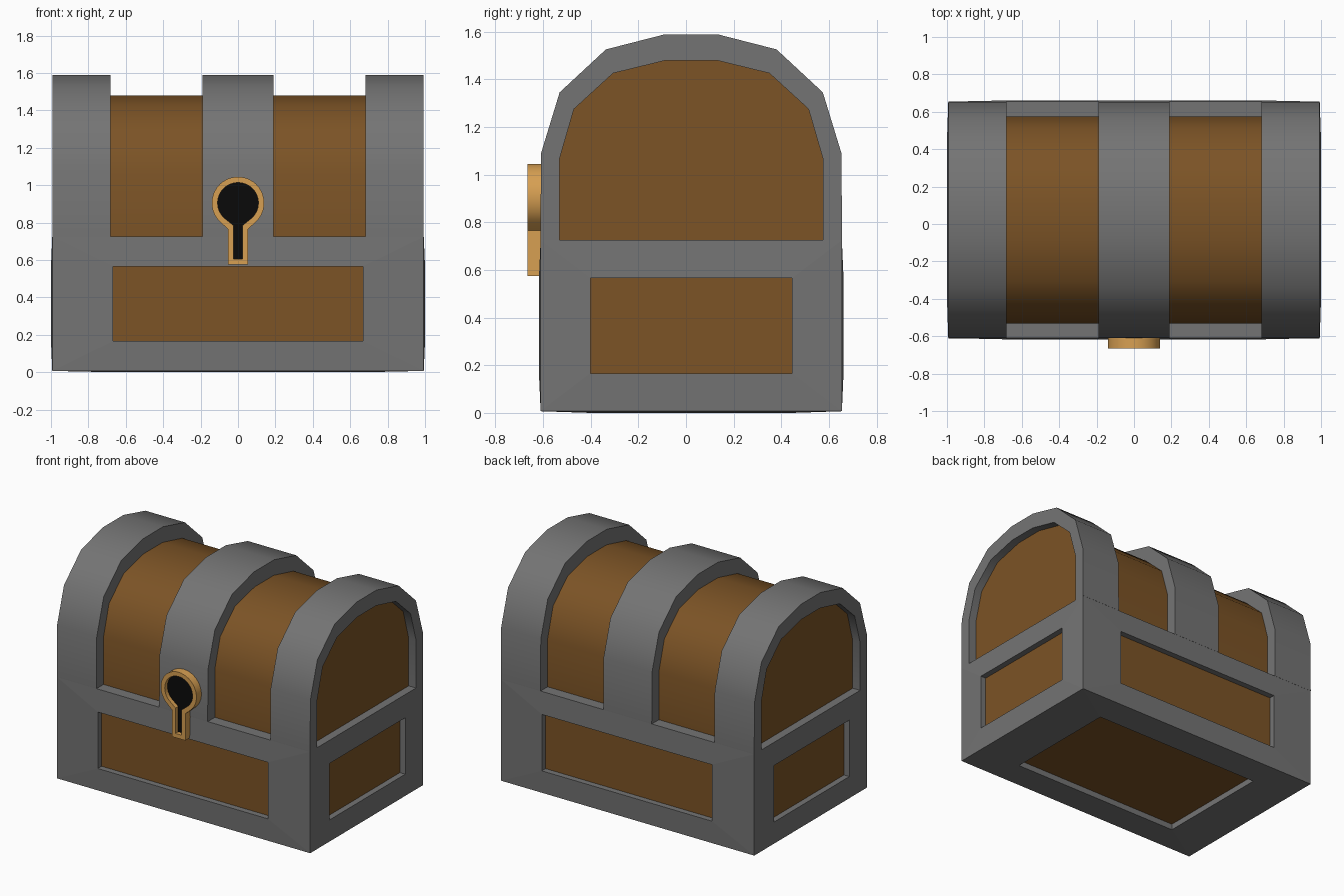
import bpy, bmesh, math
from mathutils import Vector

if "Cube" in bpy.data.objects:
    bpy.data.objects.remove(bpy.data.objects["Cube"], do_unlink=True)

MID_Y = 0.022   # centre of the chest, the lock sticks out in front
SEAM = 0.725    # height where lid meets base


def material(name, rgb):
    m = bpy.data.materials.new(name)
    m.use_nodes = True
    m.diffuse_color = (*rgb, 1)
    m.node_tree.nodes["Principled BSDF"].inputs["Base Color"].default_value = (*rgb, 1)
    return m


iron = material("iron grey", (0.175, 0.175, 0.175))
wood = material("wood brown", (0.2, 0.087, 0.019))
gold = material("lock gold", (0.68, 0.35, 0.085))
dark = material("keyhole black", (0.003, 0.003, 0.003))


def finish(bm, name, mats, smooth=True):
    bmesh.ops.recalc_face_normals(bm, faces=bm.faces)
    mesh = bpy.data.meshes.new(name)
    bm.to_mesh(mesh)
    bm.free()
    for m in mats:
        mesh.materials.append(m)
    ob = bpy.data.objects.new(name, mesh)
    bpy.context.collection.objects.link(ob)
    if smooth:
        bpy.ops.object.select_all(action='DESELECT')
        ob.select_set(True)
        bpy.context.view_layer.objects.active = ob
        bpy.ops.object.shade_smooth_by_angle(angle=math.radians(35))
    return ob


def prism(name, points, offset, mat):
    """Extrude a closed outline."""
    bm = bmesh.new()
    face = bm.faces.new([bm.verts.new(p) for p in points])
    new = bmesh.ops.extrude_face_region(bm, geom=[face])["geom"]
    verts = [v for v in new if isinstance(v, bmesh.types.BMVert)]
    bmesh.ops.translate(bm, verts=verts, vec=offset)
    return finish(bm, name, [mat])


def frame(name, outer, inner, offset, mat, closed):
    """Extrude the strip between two matching outlines."""
    bm = bmesh.new()
    a = [bm.verts.new(p) for p in outer]
    b = [bm.verts.new(p) for p in inner]
    n = len(a)
    faces = [bm.faces.new((a[i], a[(i + 1) % n], b[(i + 1) % n], b[i]))
             for i in range(n if closed else n - 1)]
    new = bmesh.ops.extrude_face_region(bm, geom=faces)["geom"]
    verts = [v for v in new if isinstance(v, bmesh.types.BMVert)]
    bmesh.ops.translate(bm, verts=verts, vec=offset)
    return finish(bm, name, [mat])


# Base: box with a sunken wooden panel on every side but the top
bm = bmesh.new()
bmesh.ops.create_cube(bm, size=1)
bulge = 0.007
for v in bm.verts:
    v.co = Vector((v.co.x * 1.986, MID_Y + v.co.y * 1.264,
                   SEAM if v.co.z > 0 else bulge))
bm.normal_update()
sides = [f for f in bm.faces if f.normal.z < 0.5]
bmesh.ops.inset_individual(bm, faces=sides, thickness=0.1)
panel_half = Vector((0.667, 0.423, 0.2))
for f in sides:
    centre, normal = f.calc_center_median(), f.normal.copy()
    for v in f.verts:
        d = v.co - centre
        for i in range(3):
            if abs(normal[i]) < 0.5:
                v.co[i] = centre[i] + math.copysign(panel_half[i], d[i])
        v.co += normal * bulge
for f in sides:
    normal = f.normal.copy()
    sunk = bmesh.ops.extrude_discrete_faces(bm, faces=[f])["faces"][0]
    sunk.material_index = 1
    bmesh.ops.translate(bm, verts=sunk.verts, vec=normal * -0.042)
finish(bm, "chest_base", [iron, wood], smooth=False)


# Lid: wooden barrel with three iron bands
def arch(half, x):
    right = [(x, MID_Y + y, z) for y, z in half]
    left = [(x, MID_Y - y, z) for y, z in reversed(half)]
    return right + left


outer_half = [(0.633, SEAM), (0.63, 1.09), (0.552, 1.345), (0.358, 1.525), (0.112, 1.588)]
inner_half = [(0.553, SEAM), (0.553, 1.065), (0.492, 1.275), (0.328, 1.425), (0.107, 1.479)]

prism("lid_wood", arch(inner_half, -0.935), (1.87, 0, 0), wood)
for name, x0, x1 in (("lid_band_right", -0.993, -0.682),
                     ("lid_band_middle", -0.19, 0.19),
                     ("lid_band_left", 0.682, 0.993)):
    frame(name, arch(outer_half, x0), arch(inner_half, x0), (x1 - x0, 0, 0), iron, False)


# Lock: keyhole-shaped rim with a dark plate inside
def keyhole(radius, stem, top, bottom, y, opening):
    pts = [(-stem, y, bottom), (-stem, y, top)]
    steps = 32
    for i in range(steps + 1):
        a = math.radians(opening + (360 - 2 * opening) * i / steps)
        pts.append((-radius * math.sin(a), y, 0.905 - radius * math.cos(a)))
    return pts + [(stem, y, top), (stem, y, bottom)]


FRONT = -0.665
frame("lock_rim", keyhole(0.14, 0.053, 0.765, 0.575, FRONT, 40),
      keyhole(0.109, 0.024, 0.785, 0.605, FRONT, 34), (0, 0.06, 0), gold, True)
prism("keyhole_plate", keyhole(0.112, 0.027, 0.783, 0.602, FRONT + 0.03, 34),
      (0, 0.009, 0), dark)
